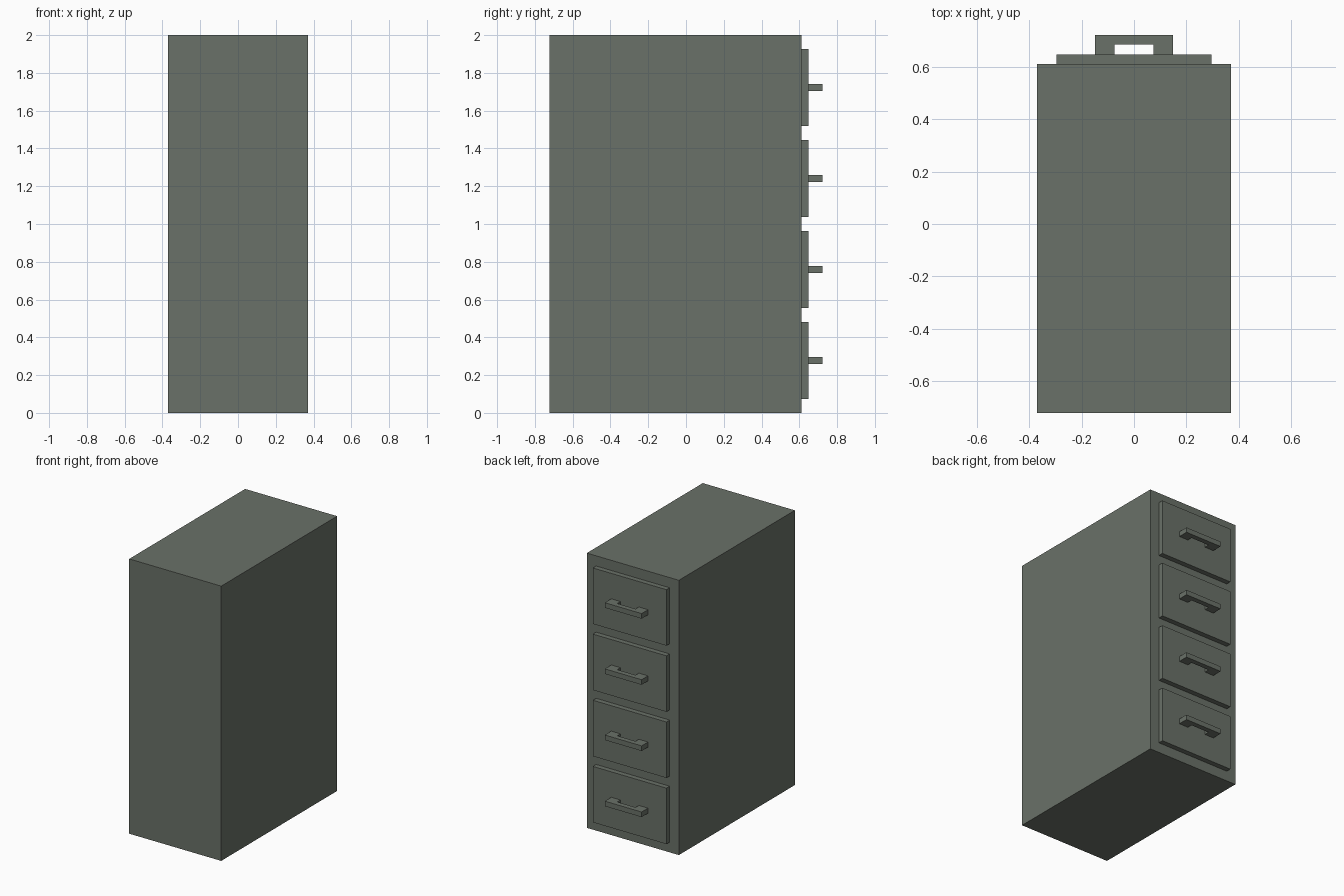
import bpy, bmesh

if "Cube" in bpy.data.objects:
    bpy.data.objects.remove(bpy.data.objects["Cube"])

U = 1 / 27            # one module: the cabinet is 54 modules tall
BACK = -19.5          # rear of the cabinet body, in modules
FACE = 16.5           # plane carrying the drawers

paint = bpy.data.materials.new("grey green paint")
paint.diffuse_color = (0.144, 0.165, 0.138, 1)
paint.use_nodes = True
paint.node_tree.nodes["Principled BSDF"].inputs["Base Color"].default_value = paint.diffuse_color


def prism(name, outline, z0, z1):
    """Extrude an x/y outline (in modules) from z0 to z1."""
    bm = bmesh.new()
    base = bm.faces.new([bm.verts.new((x * U, y * U, z0 * U)) for x, y in outline])
    top = bmesh.ops.extrude_face_region(bm, geom=[base])["geom"]
    bmesh.ops.translate(bm, vec=(0, 0, (z1 - z0) * U),
                        verts=[v for v in top if isinstance(v, bmesh.types.BMVert)])
    bmesh.ops.recalc_face_normals(bm, faces=bm.faces)
    mesh = bpy.data.meshes.new(name)
    bm.to_mesh(mesh)
    bm.free()
    mesh.materials.append(paint)
    obj = bpy.data.objects.new(name, mesh)
    bpy.context.collection.objects.link(obj)
    return obj


def rect(half_width, y0, y1):
    return [(-half_width, y0), (half_width, y0), (half_width, y1), (-half_width, y1)]


# Cabinet body
prism("cabinet_body", rect(10, BACK, FACE), 0, 54)

# Four drawers, each with a U-shaped pull
front = FACE + 1
pull = [(-4, front), (-2, front), (-2, front + 1), (2, front + 1),
        (2, front), (4, front), (4, front + 2), (-4, front + 2)]
for i in range(4):
    z = 2 + 13 * i
    prism(f"drawer_front_{i + 1}", rect(8, FACE, front), z, z + 11)
    prism(f"drawer_handle_{i + 1}", pull, z + 5, z + 6)
